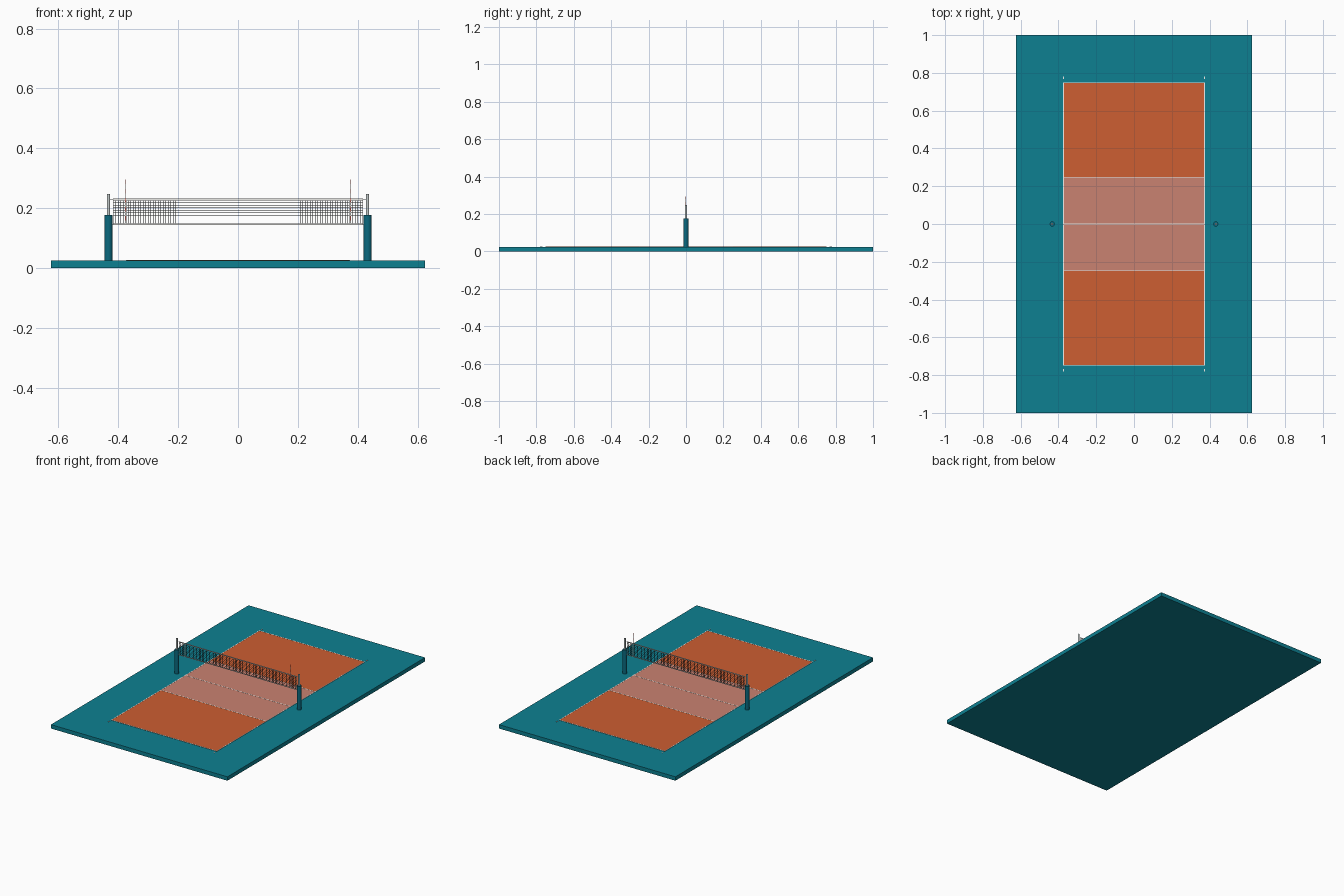
import bpy, bmesh, math
from mathutils import Matrix, Vector

if "Cube" in bpy.data.objects:
    bpy.data.objects.remove(bpy.data.objects["Cube"])


def mat(name, r, g, b):
    m = bpy.data.materials.new(name)
    m.diffuse_color = (r, g, b, 1)
    m.use_nodes = True
    m.node_tree.nodes["Principled BSDF"].inputs["Base Color"].default_value = m.diffuse_color
    return m


TEAL = mat("teal", 0.004, 0.216, 0.285)
ORANGE = mat("orange", 0.61, 0.112, 0.032)
PINK = mat("pale_orange", 0.59, 0.225, 0.165)
WHITE = mat("white", 0.85, 0.85, 0.82)
PAD = mat("pad_teal", 0.003, 0.14, 0.21)
METAL = mat("metal", 0.55, 0.6, 0.6)
NET = mat("net_cord", 0.03, 0.035, 0.04)
RED = mat("red", 0.65, 0.05, 0.03)


def boxes(name, spans, material):
    """One object from several (x0, x1, y0, y1, z0, z1) boxes."""
    bm = bmesh.new()
    for x0, x1, y0, y1, z0, z1 in spans:
        m = Matrix.Translation(((x0 + x1) / 2, (y0 + y1) / 2, (z0 + z1) / 2))
        m = m @ Matrix.Diagonal((x1 - x0, y1 - y0, z1 - z0, 1))
        bmesh.ops.create_cube(bm, size=1, matrix=m)
    me = bpy.data.meshes.new(name)
    bm.to_mesh(me)
    bm.free()
    me.materials.append(material)
    ob = bpy.data.objects.new(name, me)
    bpy.context.collection.objects.link(ob)
    return ob


def rod(name, a, b, r, material, sides=20):
    a, b = Vector(a), Vector(b)
    d = b - a
    bpy.ops.mesh.primitive_cylinder_add(vertices=sides, radius=r, depth=d.length,
                                        location=(a + b) / 2,
                                        rotation=d.to_track_quat('Z', 'Y').to_euler())
    ob = bpy.context.object
    ob.name = name
    ob.data.materials.append(material)
    bpy.ops.object.shade_smooth_by_angle(angle=math.radians(40))
    return ob


# Floor slab and court surfaces
boxes("floor_slab", [(-0.625, 0.625, -1, 1, 0, 0.025)], TEAL)
boxes("back_zones", [(-0.375, 0.375, s[0], s[1], 0.0245, 0.0262)
                     for s in ((-0.75, -0.25), (0.25, 0.75))], ORANGE)
boxes("front_zone", [(-0.375, 0.375, -0.25, 0.25, 0.0245, 0.0262)], PINK)

# Painted court lines and service marks
W = 0.0042
Z = (0.0255, 0.0268)
lines = [(-0.375, 0.375, -W / 2, W / 2, *Z)]
for s in (-1, 1):
    for y in (0.25, 0.75):
        ys = sorted((s * y, s * (y - W)))
        lines.append((-0.375, 0.375, *ys, *Z))
    xs = sorted((s * 0.375, s * (0.375 - W)))
    lines.append((*xs, -0.75, 0.75, *Z))
    for t in (-1, 1):
        ys = sorted((t * 0.767, t * 0.78))
        lines.append((*xs, *ys, 0.0248, Z[1]))
boxes("court_lines", lines, WHITE)

# Net cords
ZB, ZT, XN = 0.1435, 0.2315, 0.417
C = 0.0005
cords = [(-XN + i * XN / 50 - C, -XN + i * XN / 50 + C, -C, C, ZB, ZT)
         for i in range(101)]
cords += [(-XN, XN, -C, C, ZB + i * 0.0083 - C, ZB + i * 0.0083 + C)
          for i in range(1, 11)]
boxes("net_mesh", cords, NET)

# Net bands
T = 0.001
bands = [(-XN, XN, -T, T, ZT - 0.006, ZT), (-XN, XN, -T, T, ZB, ZB + 0.0045)]
for s in (-1, 1):
    bands.append((s * 0.375 - 0.002, s * 0.375 + 0.002, -T, T, ZB, ZT))
    bands.append((s * XN - 0.0012, s * XN + 0.0012, -T, T, ZB, ZT))
boxes("net_bands", bands, WHITE)

# Posts, pads, tension ropes and striped antennas on each side
PX = 0.433
for side, s in (("left", -1), ("right", 1)):
    rod(side + "_post", (s * PX, 0, 0.025), (s * PX, 0, 0.248), 0.0055, METAL)
    rod(side + "_post_pad", (s * PX, 0, 0.025), (s * PX, 0, 0.177), 0.0135, PAD)
    for label, z in (("top", ZT - 0.003), ("bottom", ZB + 0.002)):
        rod(f"{side}_{label}_rope", (s * XN, 0, z), (s * PX, 0, z), 0.0008, METAL, 8)
    h = (0.295 - ZB) / 10
    for i in range(10):
        rod(f"{side}_antenna_{i}", (s * 0.375, -0.0015, ZB + i * h),
            (s * 0.375, -0.0015, ZB + (i + 1) * h), 0.0008,
            RED if i % 2 else WHITE, 8)
